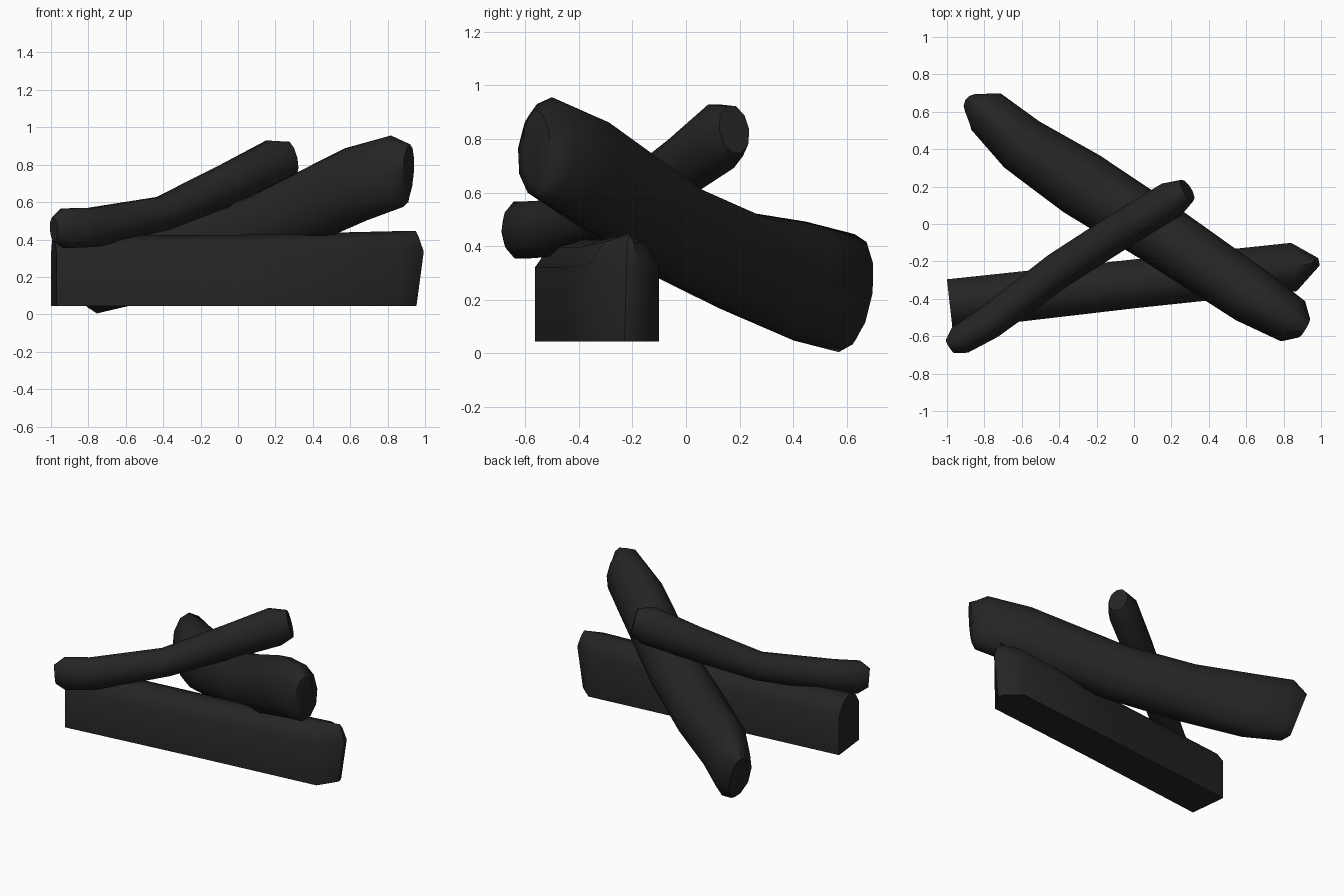
import bpy
import bmesh
import math
from mathutils import Vector

cube = bpy.data.objects.get("Cube")
if cube:
    bpy.data.objects.remove(cube, do_unlink=True)

charcoal = bpy.data.materials.new("charcoal")
charcoal.use_nodes = True
colour = (0.018, 0.018, 0.018, 1)
charcoal.diffuse_color = colour
bsdf = charcoal.node_tree.nodes["Principled BSDF"]
bsdf.inputs["Base Color"].default_value = colour
bsdf.inputs["Roughness"].default_value = 0.9

UP = Vector((0, 0, 1))


def log(name, section, stations, upright=False):
    """Loft a unit section through stations: (centre, half width, half height, bulge)."""
    bm = bmesh.new()
    rings = []
    last = len(stations) - 1
    for i, (centre, width, height, bulge) in enumerate(stations):
        before = Vector(stations[max(i - 1, 0)][0])
        after = Vector(stations[min(i + 1, last)][0])
        along = (after - before).normalized()
        side = along.cross(UP).normalized()
        up = UP if upright else side.cross(along)
        rings.append([bm.verts.new(Vector(centre) + side * u * width + up * v * height
                                   + along * bulge * (1 - v * v))
                      for u, v in section])
    n = len(section)
    for a, b in zip(rings, rings[1:]):
        for k in range(n):
            j = (k + 1) % n
            bm.faces.new((a[k], a[j], b[j], b[k]))
    # Close both ends with fans
    for ring in (rings[0], rings[-1]):
        face = bm.faces.new(ring)
        bmesh.ops.triangulate(bm, faces=[face])
    bmesh.ops.recalc_face_normals(bm, faces=bm.faces)
    mesh = bpy.data.meshes.new(name)
    bm.to_mesh(mesh)
    bm.free()
    mesh.materials.append(charcoal)
    obj = bpy.data.objects.new(name, mesh)
    bpy.context.collection.objects.link(obj)
    bpy.ops.object.select_all(action='DESELECT')
    obj.select_set(True)
    bpy.context.view_layer.objects.active = obj
    bpy.ops.object.shade_smooth_by_angle(angle=math.radians(48))
    return obj


def rounded(sides):
    return [(math.cos(math.tau * k / sides), math.sin(math.tau * k / sides))
            for k in range(sides)]


# Base log: flat bottom, upright sides, rounded top, wedge at the +x end
split_section = [(-1, -1), (1, -1), (1, 0.45), (0.6, 0.85), (0, 1), (-0.6, 0.85), (-1, 0.45)]
log("base_log", split_section, [
    ((-0.985, -0.43, 0.235), 0.135, 0.19, 0),
    ((0.0, -0.32, 0.235), 0.13, 0.19, 0),
    ((0.855, -0.23, 0.245), 0.13, 0.2, 0),
    ((0.95, -0.21, 0.245), 0.02, 0.2, 0.05),
], upright=True)

# Thick log leaning over the base log
log("thick_log", rounded(12), [
    ((-0.855, 0.635, 0.2), 0.06, 0.17, 0),
    ((-0.79, 0.6, 0.225), 0.125, 0.225, 0),
    ((-0.6, 0.425, 0.27), 0.155, 0.225, 0),
    ((-0.28, 0.215, 0.335), 0.18, 0.195, 0),
    ((0.12, -0.04, 0.455), 0.17, 0.19, 0),
    ((0.63, -0.385, 0.695), 0.155, 0.205, 0),
    ((0.85, -0.52, 0.765), 0.125, 0.195, 0),
    ((0.91, -0.555, 0.76), 0.06, 0.15, 0),
])

# Thin log resting across the other two
log("thin_log", rounded(10), [
    ((-0.985, -0.655, 0.455), 0.04, 0.065, 0),
    ((-0.93, -0.62, 0.46), 0.08, 0.112, 0),
    ((-0.78, -0.53, 0.465), 0.09, 0.11, 0),
    ((-0.4, -0.245, 0.54), 0.098, 0.095, 0),
    ((-0.05, -0.02, 0.695), 0.1, 0.115, 0),
    ((0.2, 0.13, 0.81), 0.1, 0.132, 0),
    ((0.285, 0.18, 0.835), 0.065, 0.095, 0),
])
